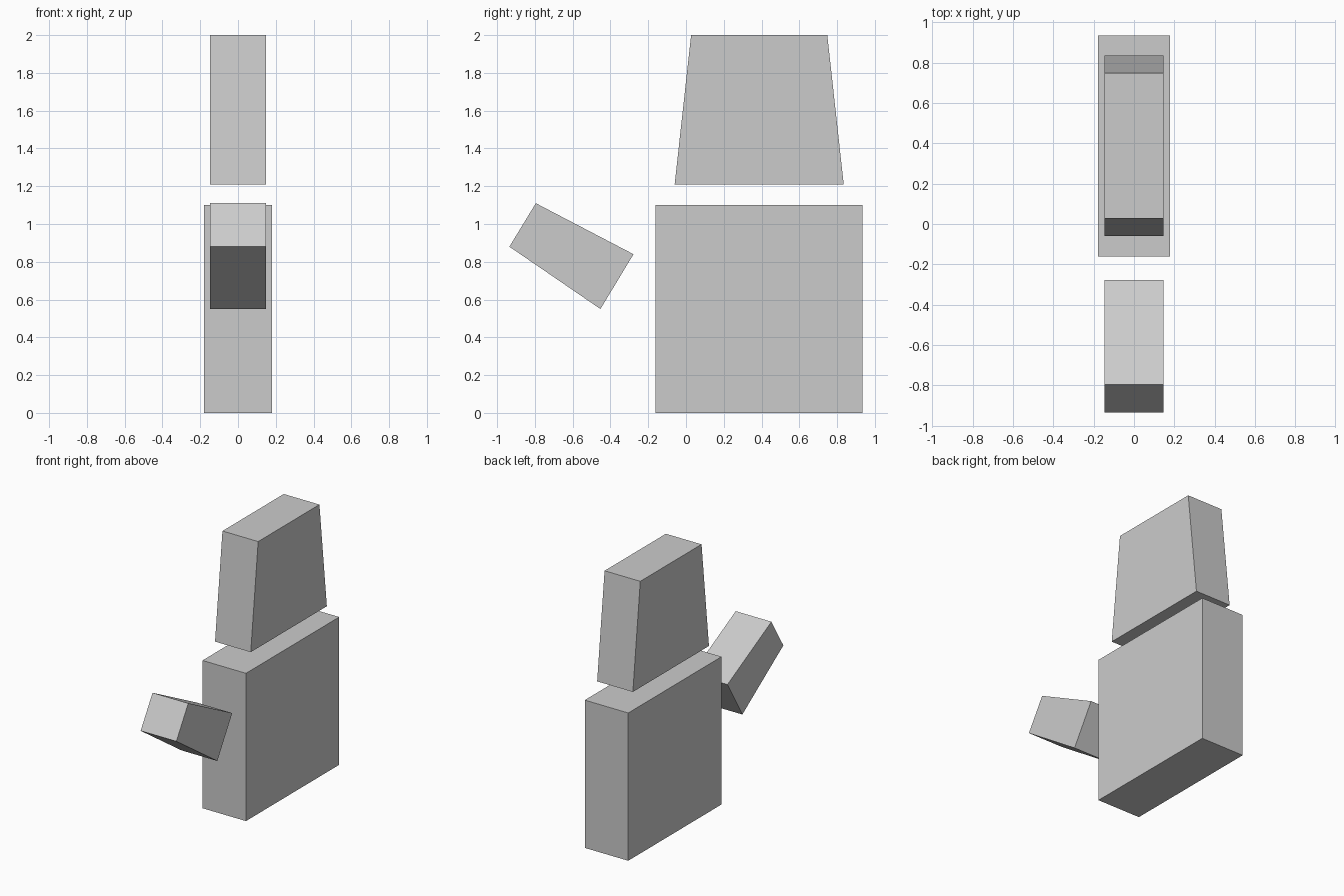
import bpy
import bmesh

if "Cube" in bpy.data.objects:
    bpy.data.objects.remove(bpy.data.objects["Cube"])


def slab(name, profile, half_width):
    """Extrude a side profile of (y, z) points across x."""
    bm = bmesh.new()
    face = bm.faces.new([bm.verts.new((-half_width, y, z)) for y, z in profile])
    ext = bmesh.ops.extrude_face_region(bm, geom=[face])
    moved = [g for g in ext["geom"] if isinstance(g, bmesh.types.BMVert)]
    bmesh.ops.translate(bm, verts=moved, vec=(2 * half_width, 0, 0))
    bmesh.ops.recalc_face_normals(bm, faces=bm.faces)
    mesh = bpy.data.meshes.new(name)
    bm.to_mesh(mesh)
    bm.free()
    obj = bpy.data.objects.new(name, mesh)
    bpy.context.collection.objects.link(obj)
    return obj


# Large upright block standing on the ground
slab("base_block", [(-0.162, 0), (0.935, 0), (0.935, 1.1), (-0.162, 1.1)], 0.179)

# Tapered block floating above the base
slab("upper_block", [(-0.06, 1.21), (0.835, 1.21), (0.748, 2.0), (0.027, 2.0)], 0.147)

# Tilted block floating in front
slab("front_block", [(-0.453, 0.55), (-0.278, 0.84), (-0.795, 1.11), (-0.935, 0.88)], 0.147)
